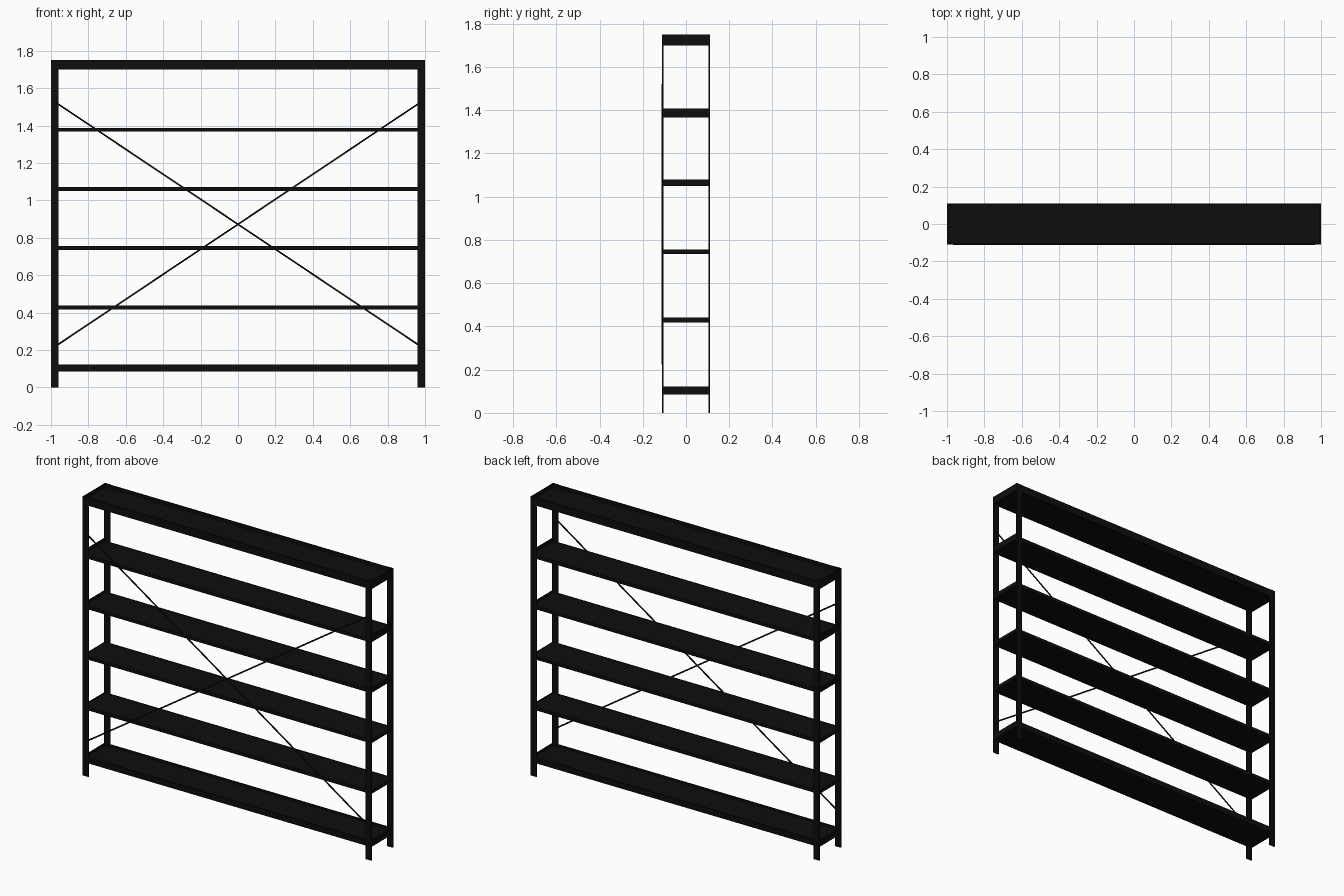
import bpy, bmesh, math
from mathutils import Matrix, Vector

cube = bpy.data.objects.get("Cube")
if cube:
    bpy.data.objects.remove(cube, do_unlink=True)

black = bpy.data.materials.new("black_metal")
black.use_nodes = True
colour = (0.004, 0.004, 0.004, 1)
black.diffuse_color = colour
bsdf = next(n for n in black.node_tree.nodes if n.type == 'BSDF_PRINCIPLED')
bsdf.inputs["Base Color"].default_value = colour


def box(name, x, y, z, tilt=0.0):
    """Box from (min, max) ranges, optionally tilted about y through its centre."""
    size = [r[1] - r[0] for r in (x, y, z)]
    bm = bmesh.new()
    bmesh.ops.create_cube(bm, size=1)
    bmesh.ops.scale(bm, vec=size, verts=bm.verts)
    bmesh.ops.rotate(bm, cent=(0, 0, 0), matrix=Matrix.Rotation(tilt, 3, 'Y'), verts=bm.verts)
    me = bpy.data.meshes.new(name)
    bm.to_mesh(me)
    bm.free()
    me.materials.append(black)
    ob = bpy.data.objects.new(name, me)
    ob.location = Vector([sum(r) / 2 for r in (x, y, z)])
    bpy.context.collection.objects.link(ob)
    return ob


def span(a, b, side):
    return (a, b) if side > 0 else (-b, -a)


SIDES = ((1, "left"), (-1, "right"))
ENDS = ((-1, "front"), (1, "back"))
D = 0.110      # half depth
T = 0.007      # plate thickness
H = 1.75       # height

# Flat upright posts at the four corners
for sx, sn in SIDES:
    for sy, en in ENDS:
        box(f"{en}_{sn}_post", span(0.96, 1.0, sx), span(D - T, D, sy), (0, H))

# Shelves: rail bottom, rail top, end plate top, panel bottom, panel top
SHELVES = [
    ("bottom_shelf", 0.085, 0.122, 0.122, 0.088, 0.110),
    ("second_shelf", 0.417, 0.438, 0.440, 0.418, 0.437),
    ("third_shelf", 0.735, 0.755, 0.755, 0.736, 0.754),
    ("fourth_shelf", 1.050, 1.070, 1.079, 1.051, 1.069),
    ("fifth_shelf", 1.367, 1.388, 1.408, 1.368, 1.387),
    ("top_shelf", 1.700, 1.749, 1.749, 1.705, 1.728),
]
for name, z0, z1, ze, p0, p1 in SHELVES:
    box(name + "_panel", (-0.992, 0.992), (-D + T, D - T), (p0, p1))
    for sy, en in ENDS:
        box(f"{name}_{en}_rail", (-0.96, 0.96), span(D - T, D - 0.0005, sy), (z0, z1))
    for sx, sn in SIDES:
        box(f"{name}_{sn}_end_plate", span(0.992, 1.0, sx), (-D + T, D - T), (z0, ze))

# Crossed flat braces fixed to the front posts
run, rise, mid = 1.93, 1.29, 0.872
length, angle = math.hypot(run, rise), math.atan2(rise, run)
for s, sn in SIDES:
    box(f"{sn}_rising_brace", (-length / 2, length / 2), (-D - 0.003, -D),
        (mid - 0.0045, mid + 0.0045), -s * angle)
